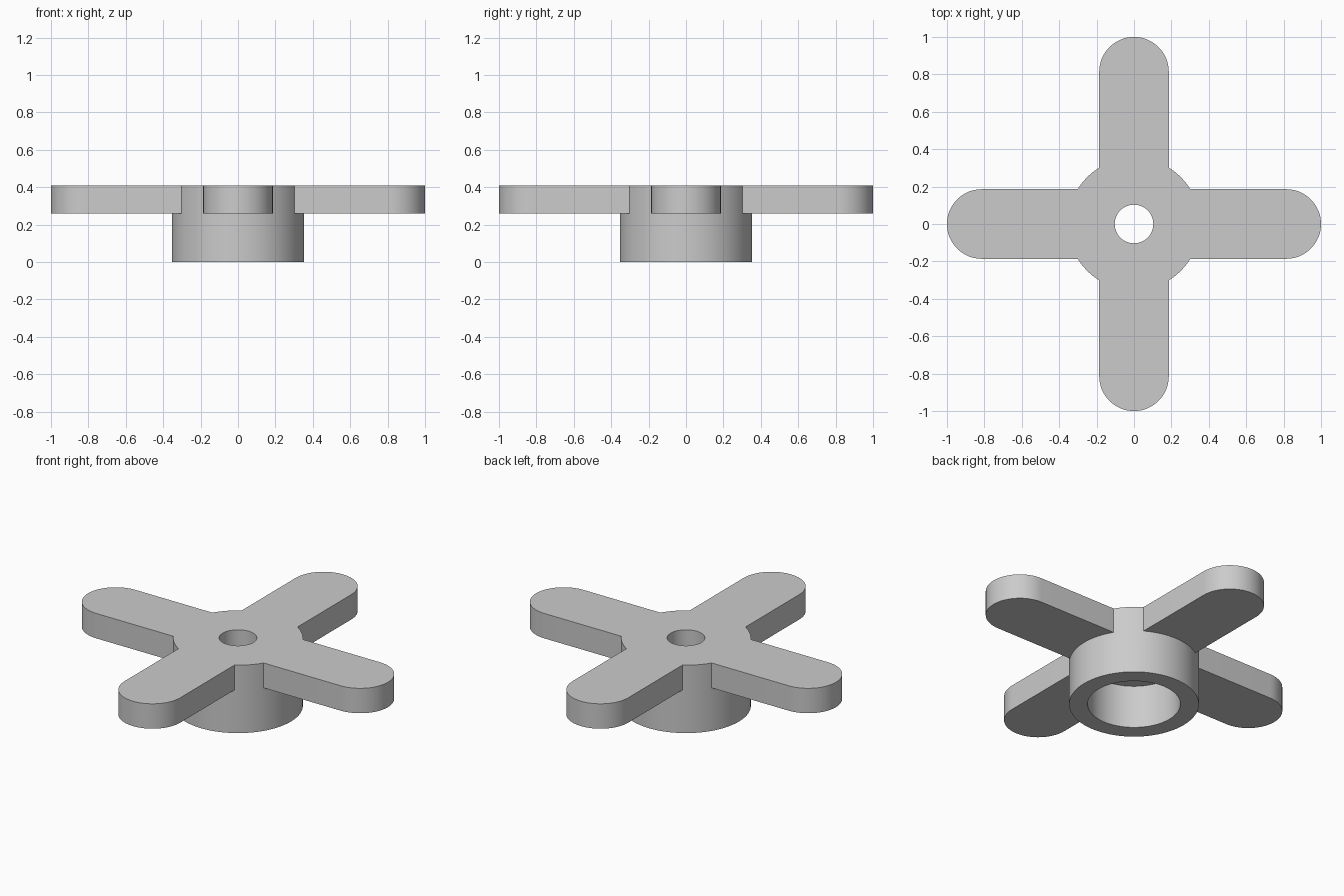
import bpy, bmesh
from math import sin, cos, pi, asin, radians

if "Cube" in bpy.data.objects:
    bpy.data.objects.remove(bpy.data.objects["Cube"])

HUB_R, HOLE_R, SOCKET_R = 0.354, 0.103, 0.253
ARM_R = 0.186                      # half width of an arm and radius of its tip
Z_ARM, Z_TOP = 0.259, 0.409
A = asin(ARM_R / HUB_R)            # angle where arm side meets the hub


def arc(radius, a0, a1, n, cx=0.0):
    return [(cx + radius * cos(a0 + (a1 - a0) * i / n),
             radius * sin(a0 + (a1 - a0) * i / n)) for i in range(n + 1)]


def turn(pts, k):
    c, s = cos(k * pi / 2), sin(k * pi / 2)
    return [(x * c - y * s, x * s + y * c) for x, y in pts]


def scaled(pts, r):
    return [(x * r / HUB_R, y * r / HUB_R) for x, y in pts]


bm = bmesh.new()


def face(points):
    return bm.faces.new([bm.verts.new(p) for p in points])


def band(lo, z0, hi, z1):
    # closed strip of quads between two loops
    for i in range(len(lo)):
        j = (i + 1) % len(lo)
        face([(*lo[i], z0), (*lo[j], z0), (*hi[j], z1), (*hi[i], z1)])


under = arc(HUB_R, -A, A, 16)              # hub arc hidden by one arm
gap = arc(HUB_R, A, pi / 2 - A, 8)         # hub arc between two arms
tip = arc(ARM_R, -pi / 2, pi / 2, 32, 1.0 - ARM_R)

circle, outline = [], []
for k in range(4):
    circle += turn(under[:-1] + gap[:-1], k)
    outline += turn(tip + gap[:-1] + [gap[-1]], k)
    # flat top and underside of each arm
    for z in (Z_ARM, Z_TOP):
        face([(*p, z) for p in turn([under[0]] + tip + under[:0:-1], k)])

hole, socket = scaled(circle, HOLE_R), scaled(circle, SOCKET_R)
band(circle, 0, circle, Z_ARM)             # hub wall
band(outline, Z_ARM, outline, Z_TOP)       # arm edges and upper hub wall
band(circle, Z_TOP, hole, Z_TOP)           # hub top
band(hole, Z_TOP, hole, Z_ARM)             # centre hole
band(hole, Z_ARM, socket, Z_ARM)           # socket ceiling
band(socket, Z_ARM, socket, 0)             # socket wall
band(socket, 0, circle, 0)                 # bottom rim

bmesh.ops.remove_doubles(bm, verts=bm.verts[:], dist=1e-5)
bmesh.ops.recalc_face_normals(bm, faces=bm.faces[:])

mesh = bpy.data.meshes.new("cross_handle")
bm.to_mesh(mesh)
bm.free()
obj = bpy.data.objects.new("cross_handle", mesh)
bpy.context.collection.objects.link(obj)
bpy.context.view_layer.objects.active = obj
obj.select_set(True)
bpy.ops.object.shade_smooth_by_angle(angle=radians(30))
